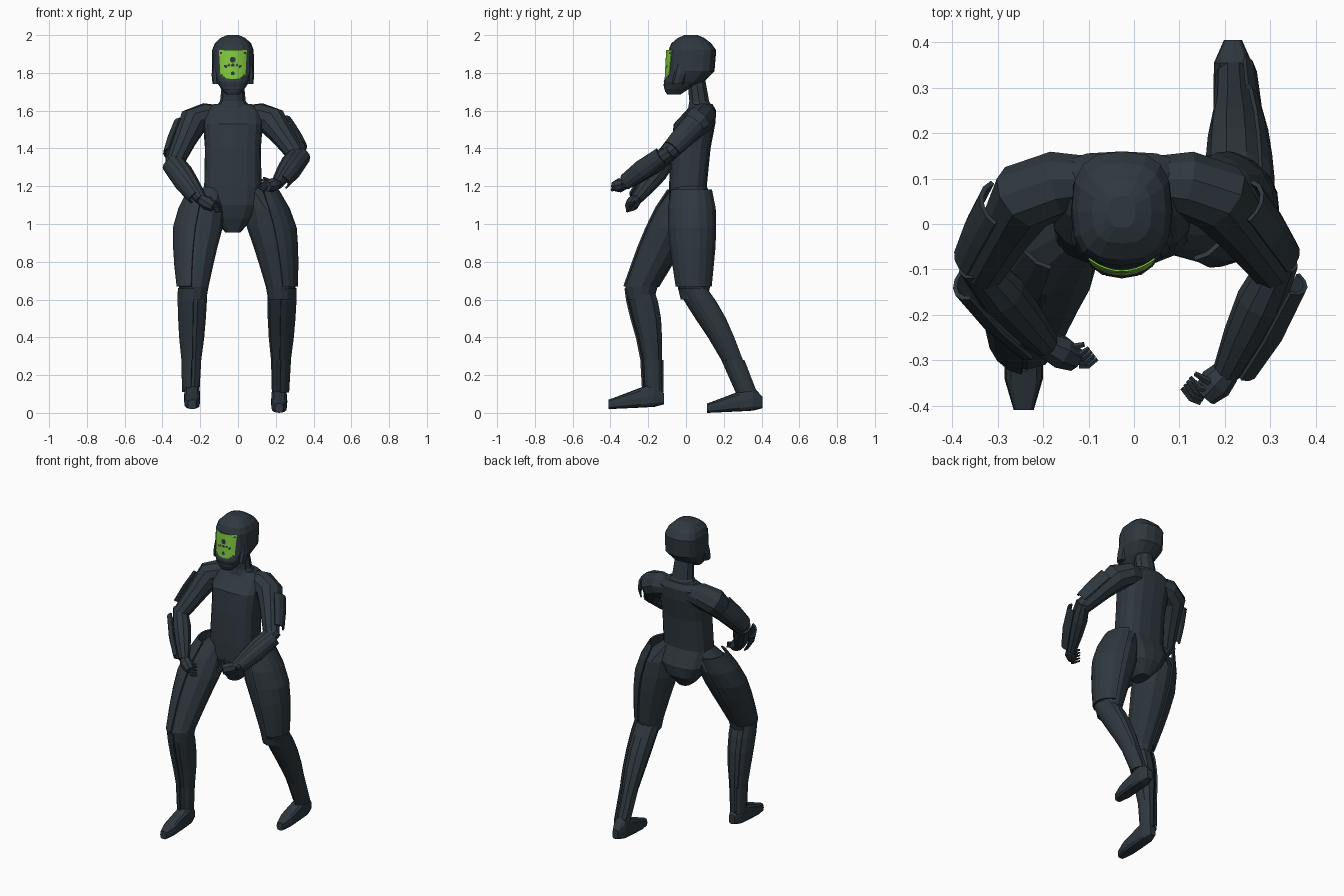
import bpy, bmesh, math
from mathutils import Vector as V

if "Cube" in bpy.data.objects:
    bpy.data.objects.remove(bpy.data.objects["Cube"])


def material(name, rgb):
    m = bpy.data.materials.new(name)
    m.diffuse_color = (*rgb, 1)
    m.use_nodes = True
    m.node_tree.nodes["Principled BSDF"].inputs["Base Color"].default_value = m.diffuse_color
    return m


SLATE = material("dark slate", (0.028, 0.040, 0.050))
GREEN = material("visor green", (0.23, 0.60, 0.052))
X, Y, Z = V((1, 0, 0)), V((0, 1, 0)), V((0, 0, 1))
CX = -0.027     # centre line of the body


def finish(name, bm, mats=(SLATE,), thick=0.0, offset=0):
    bmesh.ops.recalc_face_normals(bm, faces=bm.faces[:])
    me = bpy.data.meshes.new(name)
    bm.to_mesh(me)
    bm.free()
    for m in mats:
        me.materials.append(m)
    ob = bpy.data.objects.new(name, me)
    bpy.context.collection.objects.link(ob)
    if thick:
        mod = ob.modifiers.new("thickness", 'SOLIDIFY')
        mod.thickness, mod.offset = thick, offset


def loft(name, rings, n=10, p=2.0, arc=None):
    """rings: (centre, u axis, v axis); arc in degrees makes an open armour plate"""
    bm = bmesh.new()
    a0, a1 = arc or (0, 360)
    count = n + 1 if arc else n
    k = lambda t: math.copysign(abs(t) ** (2 / p), t)
    rows = []
    for c, u, v in rings:
        angles = [math.radians(a0 + (a1 - a0) * i / n) for i in range(count)]
        rows.append([bm.verts.new(c + u * k(math.cos(a)) + v * k(math.sin(a))) for a in angles])
    for r, s in zip(rows, rows[1:]):
        for i in range(count - 1 if arc else count):
            j = (i + 1) % count
            bm.faces.new((r[i], r[j], s[j], s[i]))
    if not arc:
        bm.faces.new(rows[0])
        bm.faces.new(rows[-1])
    finish(name, bm, thick=0.01 if arc else 0)


def level(name, data, cx=CX, **kw):
    """horizontal rings: z, y, half width, half depth"""
    loft(name, [(V((cx, y, z)), X * rx, Y * ry) for z, y, rx, ry in data], **kw)


def tube(name, pts, radii, out, **kw):
    """rings square to a path; angle 0 points along out"""
    rings = []
    for i, r in enumerate(radii):
        t = (pts[min(i + 1, len(pts) - 1)] - pts[max(i - 1, 0)]).normalized()
        u = (out - t * out.dot(t)).normalized()
        rings.append((pts[i], u * r, t.cross(u) * r))
    loft(name, rings, **kw)


# torso, neck and helmet
level("torso", [(0.955, 0.025, 0.04, 0.06), (1.03, 0.035, 0.105, 0.105), (1.10, 0.03, 0.145, 0.12),
                (1.2, 0.01, 0.152, 0.10), (1.40, 0.025, 0.148, 0.105), (1.53, 0.045, 0.158, 0.11),
                (1.60, 0.08, 0.15, 0.08), (1.635, 0.085, 0.10, 0.055)], n=16, p=2.8)
level("neck", [(1.60, 0.08, 0.11, 0.075), (1.65, 0.07, 0.068, 0.055), (1.76, 0.055, 0.057, 0.05)])
level("helmet", [(1.685, -0.065, 0.035, 0.035), (1.715, -0.05, 0.062, 0.065),
                 (1.755, -0.01, 0.088, 0.108), (1.81, 0.027, 0.112, 0.124),
                 (1.92, 0.034, 0.110, 0.126), (1.955, 0.028, 0.097, 0.107),
                 (1.985, 0.027, 0.066, 0.07), (2.0, 0.027, 0.03, 0.035)], n=16, p=2.7)
level("chin_bar", [(1.70, -0.085, 0.045, 0.025), (1.74, -0.075, 0.07, 0.045)], n=12)
for s in (-1, 1):
    level("helmet_side_guard", [(1.74, -0.045, 0.02, 0.03), (1.79, -0.03, 0.025, 0.035),
                                (1.85, -0.02, 0.018, 0.03)], cx=CX + s * 0.088, n=8)

# curved visor with symmetric dark spots (x, z, radius), coloured by distance
SPOTS = [(0, 1.868, 0.016), (0.038, 1.835, 0.008), (0, 1.84, 0.008), (0, 1.797, 0.010),
         (0.022, 1.842, 0.006), (0.064, 1.905, 0.006), (0.060, 1.785, 0.006)]
N = 30
bm = bmesh.new()
grid = []
for j in range(N + 1):
    row = []
    for i in range(N + 1):
        h, w = j / N, i / N * 2 - 1
        dx = w * (0.066 + 0.008 * h)
        row.append(bm.verts.new((CX + dx, -0.113 + 5 * dx * dx + 0.008 * h,
                                 1.768 + 0.152 * h + 0.012 * (1 - h) * w * w)))
    grid.append(row)
for j in range(N):
    for i in range(N):
        f = bm.faces.new((grid[j][i], grid[j][i + 1], grid[j + 1][i + 1], grid[j + 1][i]))
        c = f.calc_center_median()
        f.material_index = int(any(math.hypot(abs(c.x - CX) - a, c.z - b) < r for a, b, r in SPOTS))
finish("visor", bm, (GREEN, SLATE), 0.004, -1)


def arm(side, s, elbow, wrist, palm, tip, out):
    elbow, wrist, palm, tip, out = map(V, (elbow, wrist, palm, tip, out))
    root = V((CX + s * 0.055, 0.095, 1.572))
    top = V((CX + s * 0.14, 0.088, 1.568))
    shoulder = V((CX + s * 0.212, 0.06, 1.54))
    up = lambda t: shoulder.lerp(elbow, t)
    fore = lambda t: elbow + (wrist - elbow) * t
    side_out = V((s, 0, 0.1))
    tube(side + "_upper_arm", [root, top, shoulder, up(0.4), elbow],
         (0.055, 0.074, 0.08, 0.063, 0.048), V((s, 0, 1)))
    tube(side + "_forearm", [fore(t) for t in (-0.12, 0.3, 0.65, 1)],
         (0.042, 0.054, 0.046, 0.032), out)
    tube(side + "_hand", [wrist, wrist.lerp(palm, 0.5), palm], (0.03, 0.038, 0.028), out, n=8)
    # armour plates outside the arm
    tube(side + "_upper_arm_plate", [up(t) + X * s * 0.02 for t in (0.12, 0.5, 0.85)],
         (0.07, 0.067, 0.056), side_out, n=5, arc=(-55, 55))
    tube(side + "_forearm_plate", [fore(t) + out * g for t, g in ((0.02, 0.03), (0.5, 0.022), (0.92, 0.015))],
         (0.047, 0.054, 0.043), out, n=5, arc=(-65, 65))
    # fingers and thumb
    for k in range(4):
        off = V((s * 0.006, 0.008, 0.013)) * (k - 1.5)
        tube(side + "_finger", [palm + off, palm.lerp(tip, 0.5) + off - Y * 0.008, tip + off],
             (0.010, 0.008, 0.005), Z, n=6)
    tube(side + "_thumb", [palm + V((s * 0.03, 0.02, 0.02)), tip + V((s * 0.02, 0.02, 0.03))],
         (0.012, 0.006), Z, n=6)


arm("right", -1, (-0.333, -0.105, 1.33), (-0.195, -0.265, 1.13), (-0.13, -0.298, 1.09),
    (-0.09, -0.285, 1.09), (-0.8, -0.5, -0.2))
arm("left", 1, (0.31, -0.105, 1.365), (0.205, -0.325, 1.21), (0.155, -0.378, 1.20),
    (0.115, -0.35, 1.215), (0.9, -0.4, 0))

# shared leg profiles: z, half width, half depth; foot: distance from heel, half width, bottom, top
THIGH = [(1.18, 0.085, 0.10), (1.08, 0.115, 0.118), (0.98, 0.126, 0.118), (0.88, 0.112, 0.112),
         (0.78, 0.097, 0.10), (0.67, 0.079, 0.086), (0.60, 0.067, 0.07)]
SHIN = [(0.66, 0.071, 0.072), (0.59, 0.071, 0.079), (0.50, 0.067, 0.076),
        (0.40, 0.060, 0.064), (0.28, 0.046, 0.051), (0.11, 0.039, 0.046)]
FOOT = [(0, 0.020, 0.025, 0.085), (0.05, 0.042, 0.012, 0.14), (0.12, 0.043, 0.008, 0.115),
        (0.225, 0.042, 0.003, 0.075), (0.293, 0.022, 0.0, 0.05)]


def leg(side, s, hip, knee, ankle, heel, lift):
    def section(profile, a, b, bulge, grow=0.0):
        rings = []
        for z, rx, ry in profile:
            t = min(1, max(0, (a[2] - z) / (a[2] - b[2])))
            c = V(a).lerp(V(b), t) + V(bulge) * math.sin(math.pi * t)
            rings.append((V((c.x, c.y, z)), X * s * (rx + grow), Y * (ry + grow)))
        return rings
    thigh = lambda g=0.0: section(THIGH, hip, knee, (s * 0.013, 0, 0), g)
    shin = lambda g=0.0: section(SHIN, knee, ankle, (0, 0.02, 0), g)
    # hip end tapers into the waist
    loft(side + "_thigh", [(V((CX + s * 0.09, 0.015, 1.21)), X * s * 0.05, Y * 0.075)] + thigh()[1:], n=12)
    loft(side + "_shin", shin())
    loft(side + "_foot", [(V((ankle[0], heel - d, lift + (z0 + z1) / 2)), X * w, Z * (z1 - z0) / 2)
                          for d, w, z0, z1 in FOOT], n=12, p=3.5)
    # armour plates wrapped round the outside
    loft(side + "_thigh_plate", thigh(0.007)[:6], n=8, arc=(-82, 75))
    loft(side + "_shin_plate", shin(0.009)[:5], n=7, arc=(-90, 50))
    loft(side + "_ankle_plate", shin(0.010)[4:], n=6, arc=(-85, 60))


leg("right", -1, (-0.17, 0.01, 1.18), (-0.235, -0.24, 0.66), (-0.243, -0.172, 0.11), -0.117, 0.02)
leg("left", 1, (0.12, 0.03, 1.18), (0.227, 0.042, 0.66), (0.218, 0.323, 0.11), 0.405, 0.0)
